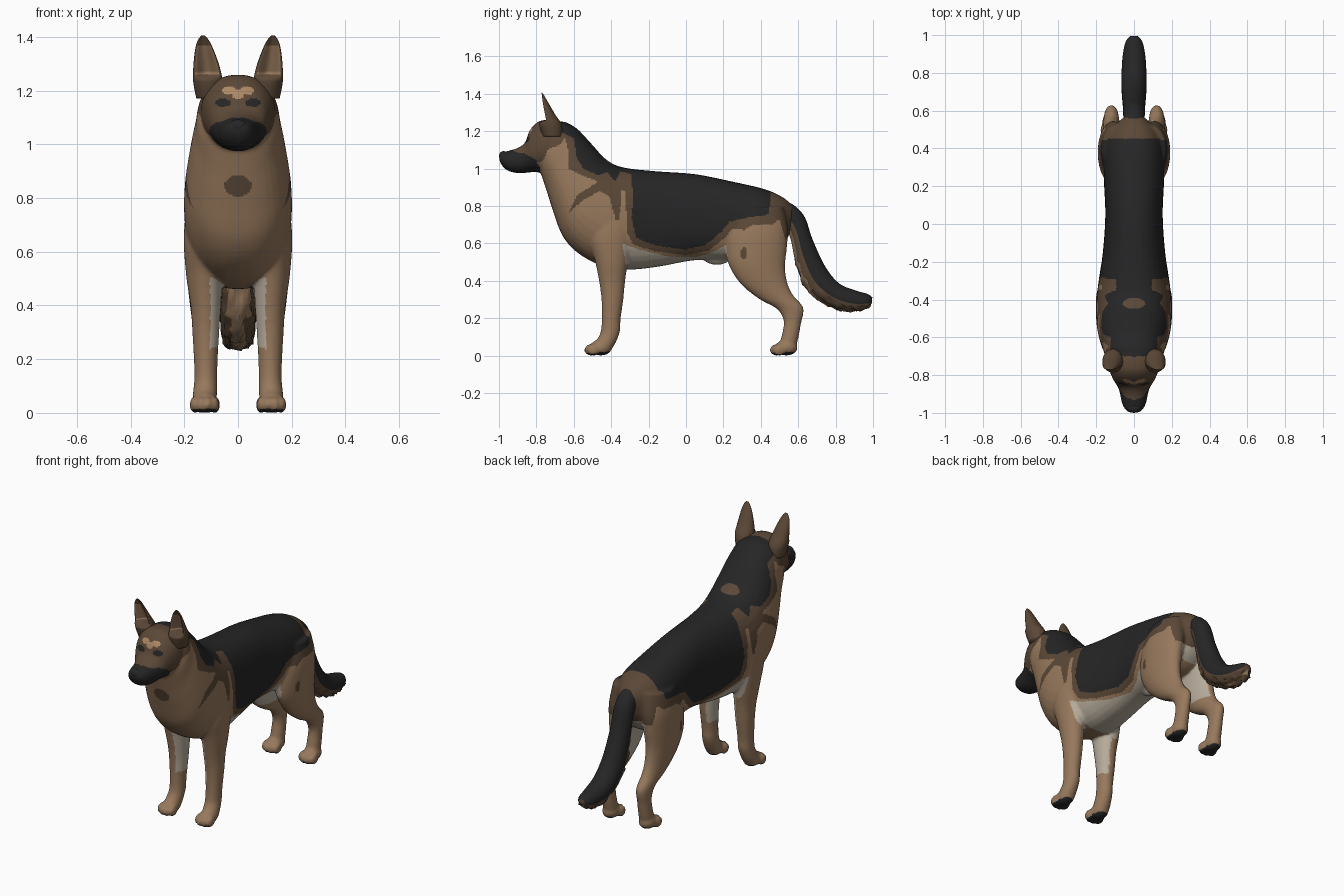
import bpy, bmesh, math, random
from mathutils import Matrix, Vector

random.seed(4)
COLOURS = [("black_fur", (.019, .019, .019)), ("brown_fur", (.105, .065, .038)),
           ("tan_fur", (.31, .19, .108)), ("cream_fur", (.47, .41, .33)),
           ("light_tan_fur", (.42, .25, .13))]
BLACK, BROWN, TAN, CREAM, LIGHT = range(5)
mats = []
for label, c in COLOURS:
    m = bpy.data.materials.new(label)
    m.diffuse_color = (*c, 1)
    mats.append(m)


def make_object(name, bm):
    bmesh.ops.recalc_face_normals(bm, faces=bm.faces[:])
    me = bpy.data.meshes.new(name)
    bm.to_mesh(me)
    bm.free()
    for m in mats:
        me.materials.append(m)
    for p in me.polygons:
        p.use_smooth = True
    ob = bpy.data.objects.new(name, me)
    bpy.context.collection.objects.link(ob)
    return ob


def spline(a, b, c, d, t):
    return tuple(.5 * (2*q + (r-p)*t + (2*p-5*q+4*r-s)*t*t + (3*q-p-3*r+s)*t**3)
                 for p, q, r, s in zip(a, b, c, d))


def loft(bm, stations, side=1, power=2.0, segs=32, steps=5, rule=None, shape=None):
    """Skin rings; each station is (y, z) of one edge, (y, z) of the other, centre x, half width."""
    st = [stations[0]] + stations + [stations[-1]]
    path = [spline(*st[i:i+4], k/steps) for i in range(len(stations)-1) for k in range(steps)]
    path.append(stations[-1])
    rings = []
    for i, (ya, za, yb, zb, x, w) in enumerate(path):
        ring = []
        for k in range(segs):
            t = 2*math.pi*k/segs
            c, s = [math.copysign(abs(f)**(2/power), f) for f in (math.cos(t), math.sin(t))]
            co = Vector((side*(x + w*s), (ya+yb)/2 + (ya-yb)/2*c, (za+zb)/2 + (za-zb)/2*c))
            if shape:
                co = shape(co, i/(len(path)-1), math.cos(t), abs(ya-yb))
            ring.append(bm.verts.new(co))
        rings.append(ring)
    for i in range(len(rings)-1):
        for k in range(segs):
            n = (k+1) % segs
            f = bm.faces.new((rings[i][k], rings[i][n], rings[i+1][n], rings[i+1][k]))
            if rule:
                f.material_index = rule(i/(len(rings)-1), math.cos(2*math.pi*(k+.5)/segs))
    for r in (rings[0], rings[-1]):
        bm.faces.new(r).material_index = rule(0, 1) if rule else 0


def blob(bm, centre, radii):
    bmesh.ops.create_uvsphere(bm, u_segments=20, v_segments=14, radius=1,
                              matrix=Matrix.Translation(centre) @ Matrix.Diagonal((*radii, 1)))


# Torso and neck
bm = bmesh.new()
loft(bm, [(.58, .79, .55, .64, 0, .05), (.52, .845, .50, .57, 0, .11), (.42, .89, .42, .52, 0, .155),
          (.25, .93, .25, .51, 0, .16), (.05, .97, .05, .51, 0, .152), (-.15, .985, -.15, .475, 0, .165),
          (-.30, 1.0, -.31, .46, 0, .188), (-.38, 1.02, -.46, .485, 0, .20), (-.44, 1.06, -.58, .55, 0, .20),
          (-.49, 1.115, -.66, .64, 0, .19), (-.54, 1.17, -.71, .77, 0, .175),
          (-.585, 1.215, -.745, .88, 0, .16), (-.65, 1.25, -.775, .97, 0, .148),
          (-.72, 1.25, -.80, 1.03, 0, .11)], power=2.3)
# Skull and muzzle
loft(bm, [(-.66, 1.25, -.70, .99, 0, .13), (-.74, 1.26, -.74, .985, 0, .138), (-.79, 1.25, -.79, .98, 0, .125),
          (-.835, 1.205, -.83, .98, 0, .105), (-.86, 1.14, -.87, .975, 0, .085),
          (-.90, 1.11, -.90, .975, 0, .074), (-.95, 1.095, -.945, .985, 0, .064),
          (-.985, 1.085, -.975, 1.005, 0, .048), (-1.0, 1.07, -.995, 1.035, 0, .027)], power=2.2)
blob(bm, (0, .165, .525), (.035, .075, .04))
for s in (-1, 1):
    # Front leg
    loft(bm, [(-.50, .80, -.25, .80, .11, .08), (-.53, .65, -.28, .65, .122, .08),
              (-.49, .52, -.31, .50, .125, .068), (-.465, .40, -.325, .40, .12, .057),
              (-.452, .30, -.335, .30, .12, .05), (-.45, .19, -.35, .19, .12, .044),
              (-.458, .12, -.353, .13, .12, .043), (-.48, .08, -.375, .07, .123, .045),
              (-.49, .05, -.40, .03, .125, .045)], s)
    # Hind leg
    loft(bm, [(.27, .78, .52, .80, .09, .08), (.22, .65, .545, .68, .105, .085),
              (.215, .54, .54, .58, .115, .076), (.24, .46, .53, .47, .12, .066),
              (.30, .375, .545, .38, .12, .056), (.395, .30, .575, .32, .12, .047),
              (.485, .25, .628, .255, .12, .04), (.522, .185, .615, .17, .12, .036),
              (.51, .10, .60, .09, .12, .039), (.50, .06, .585, .035, .12, .04)], s)
    # Paws with four toes
    for x, y in ((.125, -.455), (.122, .537)):
        blob(bm, (s*x, y, .043), (.047, .06, .043))
        for dx, dy in ((-.038, -.04), (-.014, -.055), (.014, -.055), (.038, -.04)):
            blob(bm, (s*(x+dx), y+dy, .03), (.017, .035, .031))
body = make_object("body", bm)

# Fuse the body parts into one skin
mod = body.modifiers.new("fuse", 'REMESH')
mod.mode = 'VOXEL'
mod.voxel_size = .008
mod = body.modifiers.new("soften", 'SMOOTH')
mod.factor, mod.iterations = .5, 7
bpy.context.view_layer.update()
skin = bpy.data.meshes.new_from_object(body.evaluated_get(bpy.context.evaluated_depsgraph_get()))
body.modifiers.clear()
body.data = skin
skin.materials.clear()
for m in mats:
    skin.materials.append(m)

# Coat markings as side outlines (y, z)
SADDLE = [(-.30, 1.1), (-.285, .86), (-.29, .73), (-.267, .63), (-.165, .588), (0, .567), (.10, .588),
          (.19, .66), (.235, .716), (.34, .74), (.44, .754), (.455, .834), (.43, 1.1)]
MANE = [(-.74, 1.4), (-.69, 1.21), (-.60, 1.16), (-.585, 1.06), (-.55, 1.0), (-.47, .965), (-.42, .98),
        (-.38, .93), (-.35, .985), (-.25, .96), (-.25, 1.4)]
FRINGE = [(-.66, 1.2), (-.63, 1.1), (-.63, 1.0), (-.55, .96), (-.47, .93), (-.58, .86), (-.63, .76), (-.55, .83),
          (-.46, .88), (-.41, .85), (-.375, .72), (-.355, .73), (-.345, .88), (-.325, .88), (-.315, .66),
          (-.285, .595), (-.17, .557), (0, .537), (.12, .56), (.21, .63), (.25, .68), (.31, .67),
          (.36, .70), (.46, .70), (.50, .73), (.53, .62), (.60, .62), (.66, .8), (.5, 1.4), (-.6, 1.4)]
FACE = [(-.95, 1.2), (-.93, 1.05), (-.80, 1.03), (-.765, 1.04), (-.74, 1.10), (-.67, 1.13), (-.64, 1.18),
        (-.62, 1.24), (-.68, 1.4), (-.95, 1.4)]
MUZZLE = [(-1.1, 1.2), (-.95, 1.11), (-.90, 1.085), (-.86, 1.08), (-.80, 1.045), (-.78, 1.0), (-.80, .9), (-1.1, .9)]
BELLY = [(-.34, .60), (-.28, .575), (-.1, .53), (.05, .525), (.14, .55), (.215, .59), (.235, .44), (-.31, .4)]


def inside(poly, y, z):
    hit = False
    for (ya, za), (yb, zb) in zip(poly, poly[1:] + poly[:1]):
        if (za > z) != (zb > z) and y < (yb-ya)*(z-za)/(zb-za) + ya:
            hit = not hit
    return hit


def spot(u, v, cu, cv, ru, rv):
    return ((u-cu)/ru)**2 + ((v-cv)/rv)**2 < 1


def coat(c, n):
    x, y, z = abs(c.x), c.y, c.z
    inward = c.x*n.x < 0
    if z < .03 and n.z < -.6:
        return BLACK                                    # pads
    if z < .62 and not (y > .23 and x > .10):
        if y > .48 and .36 < z and x < .10:
            return CREAM                                # back of thighs
        if inward and abs(n.x) > .35 and .24 < z < .56 and y < 0:
            return CREAM                                # inner forelegs
        if inward and abs(n.x) > .35 and .34 < z and y > .2:
            return CREAM
        if inside(BELLY, y, z):
            return CREAM
    if y < -.78:
        if spot(x, z, .056, 1.155, .03, .015):
            return BLACK                                # eye rims
        if z > 1.17 and (spot(x, z, .033, 1.20, .026, .016) or spot(x, z, 0, 1.185, .02, .018)):
            return LIGHT                                # brows
    if y < -.6 and spot(x, z, 0, .845, .05, .04):
        return BROWN                                    # chest spot
    if z > .95 and spot(x, y, 0, -.42, .06, .028):
        return BROWN                                    # withers spot
    if x > .1 and spot(y, z, .31, .545, .018, .032):
        return BROWN                                    # thigh spot
    if inside(MUZZLE, y, z) or inside(SADDLE, y, z) or inside(MANE, y, z):
        return BLACK
    if inside(FACE, y, z) or (inside(FRINGE, y, z) and (x > .08 or z > .95 or y > -.5)):
        return BROWN
    return TAN


for p in skin.polygons:
    p.material_index = coat(p.center, p.normal)
    p.use_smooth = True


# Tail with a dark top and ragged paler underside
def ragged(co, t, c, depth):
    if c < -.5 and .35 < t < .97:
        co += Vector([random.uniform(-.008, .008) for _ in range(3)])
    return co


def tail_colour(t, c):
    if t < .1:
        return BROWN
    return BLACK if c > -.25 else BROWN if c > -.75 or t > .5 and c > -.9 else TAN


bm = bmesh.new()
loft(bm, [(.50, .84, .50, .70, 0, .045), (.575, .805, .53, .69, 0, .055), (.635, .74, .56, .62, 0, .058),
          (.677, .62, .588, .49, 0, .06), (.745, .475, .64, .36, 0, .065), (.82, .385, .745, .275, 0, .066),
          (.91, .347, .85, .237, 0, .061), (.97, .33, .95, .243, 0, .046), (.996, .312, .994, .28, 0, .02)],
     rule=tail_colour, shape=ragged)
make_object("tail", bm)


# Ears with a hollow front
def hollow(co, t, c, depth):
    if c > 0 and t > .25:
        co.y += depth * .75 * c**3
    return co


for s, label in ((-1, "left"), (1, "right")):
    bm = bmesh.new()
    loft(bm, [(-.765, 1.17, -.66, 1.17, .105, .05), (-.785, 1.235, -.665, 1.235, .112, .055),
              (-.785, 1.30, -.70, 1.29, .118, .048), (-.782, 1.36, -.738, 1.355, .126, .033),
              (-.777, 1.39, -.757, 1.388, .129, .02), (-.775, 1.406, -.768, 1.404, .13, .007)], s,
         rule=lambda t, c: TAN if c > .62 and .25 < t < .62 else BROWN, shape=hollow)
    make_object(label + "_ear", bm)
    # Eyes
    bm = bmesh.new()
    blob(bm, (s*.056, -.832, 1.155), (.016, .016, .012))
    make_object(label + "_eye", bm)

# Nose
bm = bmesh.new()
blob(bm, (0, -.975, 1.068), (.034, .025, .025))
make_object("nose", bm)
